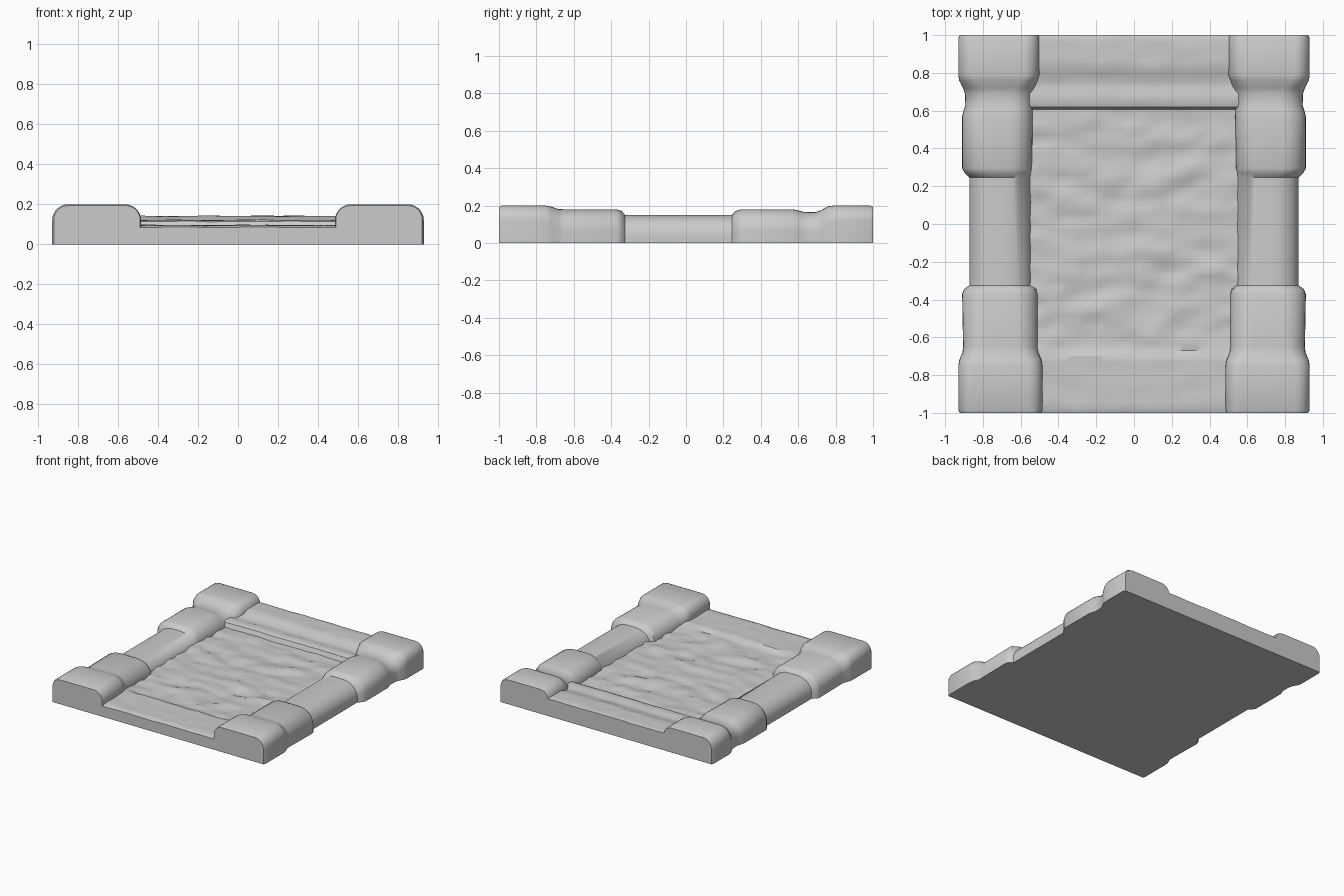
import bpy, bmesh, math
from mathutils import Vector, noise

if "Cube" in bpy.data.objects:
    bpy.data.objects.remove(bpy.data.objects["Cube"])

stone = bpy.data.materials.new("grey stone")
stone.diffuse_color = (0.6, 0.6, 0.6, 1)
stone.use_nodes = True
stone.node_tree.nodes["Principled BSDF"].inputs["Base Color"].default_value = stone.diffuse_color


def finish(bm, name, angle):
    bmesh.ops.recalc_face_normals(bm, faces=bm.faces)
    me = bpy.data.meshes.new(name)
    bm.to_mesh(me)
    bm.free()
    ob = bpy.data.objects.new(name, me)
    bpy.context.collection.objects.link(ob)
    me.materials.append(stone)
    bpy.ops.object.select_all(action='DESELECT')
    ob.select_set(True)
    bpy.context.view_layer.objects.active = ob
    bpy.ops.object.shade_smooth_by_angle(angle=math.radians(angle))
    return ob


# Column stations along y: y, outer x, inner x, height, corner width, corner drop
STATIONS = [
    (-1.00, .922, .490, .193, .07, .07), (-.985, .930, .485, .200, .08, .08),
    (-.75, .930, .485, .200, .08, .08), (-.72, .925, .490, .194, .09, .09),
    (-.68, .908, .505, .181, .11, .10), (-.65, .905, .510, .180, .12, .11),
    (-.37, .910, .510, .180, .12, .11), (-.345, .900, .515, .172, .12, .11),
    (-.325, .872, .540, .150, .13, .11), (.245, .872, .540, .150, .13, .11),
    (.268, .895, .545, .172, .12, .11), (.295, .910, .540, .180, .12, .11),
    (.57, .910, .535, .180, .12, .11), (.60, .902, .535, .174, .12, .11),
    (.63, .893, .535, .166, .12, .10), (.69, .895, .530, .165, .12, .10),
    (.72, .905, .520, .174, .11, .10), (.76, .926, .510, .196, .09, .09),
    (.79, .930, .500, .200, .08, .08), (.985, .930, .500, .200, .08, .08),
    (1.00, .922, .505, .193, .07, .07)]


def section(y, xo, xi, h, rx, rz, n=7):
    """Rounded block section from the inner foot over the top to the outer foot."""
    arc = [math.pi / 2 * i / n for i in range(n + 1)]
    inner = [(xi + rx * (1 - math.cos(a)), h - rz * (1 - math.sin(a))) for a in arc]
    outer = [(xo - rx * (1 - math.cos(a)), h - rz * (1 - math.sin(a))) for a in reversed(arc)]
    return [(x, y, z) for x, z in [(xi, 0)] + inner + outer + [(xo, 0)]]


# Side columns with blocky ends and rings
for side, name in ((-1, "left_column"), (1, "right_column")):
    bm = bmesh.new()
    rings = [[bm.verts.new((side * x, y, z)) for x, y, z in section(*s)] for s in STATIONS]
    for a, b in zip(rings, rings[1:]):
        for i in range(len(a)):
            j = (i + 1) % len(a)
            bm.faces.new((a[i], a[j], b[j], b[i]))
    bm.faces.new(rings[0])
    bm.faces.new(rings[-1])
    finish(bm, name, 40)

# Height profile along y of the centre: y, z, roughness
PROFILE = [(-1, .085, .004), (-.975, .094, .004), (-.70, .096, .004), (-.67, .080, .010),
           (-.60, .079, .014), (.56, .080, .014), (.605, .080, .006), (.62, .114, .003),
           (.64, .121, .003), (.69, .122, .003), (.72, .113, .003), (.76, .116, .004),
           (.80, .130, .004), (.84, .141, .004), (.98, .142, .004), (1, .136, .003)]


def height(x, y):
    for (y0, z0, r0), (y1, z1, r1) in zip(PROFILE, PROFILE[1:]):
        if y <= y1:
            t = (y - y0) / (y1 - y0)
            z, r = z0 + (z1 - z0) * t, r0 + (r1 - r0) * t
            break
    rough = noise.noise(Vector((x * 5, y * 10, 3))) + .5 * noise.noise(Vector((x * 11, y * 19, 8)))
    return z + r * rough * 1.3


# Centre slab: rough sunken panel, front sill and back lintel in one surface
ys = [PROFILE[0][0]]
for p, q in zip(PROFILE, PROFILE[1:]):
    k = max(1, round((q[0] - p[0]) / .03))
    ys += [p[0] + (q[0] - p[0]) * (i + 1) / k for i in range(k)]
xs = [-.58 + 1.16 * i / 32 for i in range(33)]
bm = bmesh.new()
grid = [[bm.verts.new((x, y, height(x, y))) for x in xs] for y in ys]
for a, b in zip(grid, grid[1:]):
    for i in range(len(xs) - 1):
        bm.faces.new((a[i], a[i + 1], b[i + 1], b[i]))
border = [e for e in bm.edges if e.is_boundary]
new = bmesh.ops.extrude_edge_only(bm, edges=border)["geom"]
for v in new:
    if isinstance(v, bmesh.types.BMVert):
        v.co.z = 0
bmesh.ops.holes_fill(bm, edges=[e for e in bm.edges if e.is_boundary], sides=0)
finish(bm, "centre_panel", 35)
